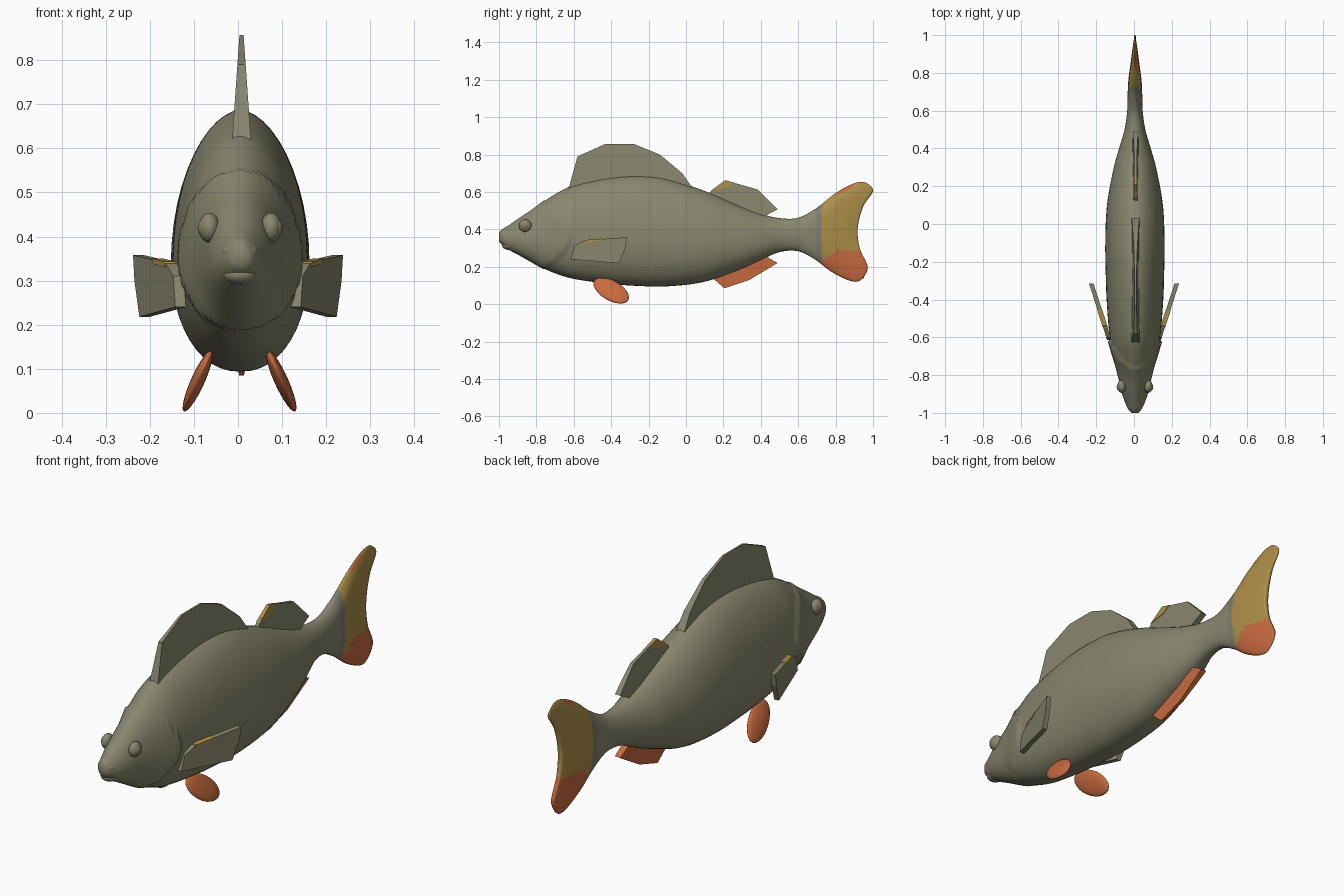
import bpy, bmesh, math
from mathutils import Vector

if "Cube" in bpy.data.objects:
    bpy.data.objects.remove(bpy.data.objects["Cube"])

CX = 0.005  # the body sits slightly off centre


def material(name, rgb):
    m = bpy.data.materials.new(name)
    m.diffuse_color = (*rgb, 1)
    m.use_nodes = True
    m.node_tree.nodes["Principled BSDF"].inputs["Base Color"].default_value = m.diffuse_color
    return m


OLIVE = material("olive", (0.25, 0.24, 0.155))
GREY = material("grey_band", (0.21, 0.21, 0.165))
YELLOW = material("yellow", (0.42, 0.27, 0.065))
ORANGE = material("orange", (0.58, 0.145, 0.05))
GOLD = material("dull_gold", (0.28, 0.22, 0.11))


def finish(bm, name, mats, smooth=False):
    bmesh.ops.recalc_face_normals(bm, faces=bm.faces)
    for f in bm.faces:
        f.smooth = smooth
    me = bpy.data.meshes.new(name)
    bm.to_mesh(me)
    bm.free()
    for m in mats:
        me.materials.append(m)
    ob = bpy.data.objects.new(name, me)
    bpy.context.collection.objects.link(ob)
    return ob


def curve(table, y, col):
    """Smooth interpolation of one column of a station table."""
    i = 0
    while i < len(table) - 2 and y > table[i + 1][0]:
        i += 1
    a, b = table[i], table[i + 1]
    p, n = table[max(i - 1, 0)], table[min(i + 2, len(table) - 1)]
    h = b[0] - a[0]
    t = min(max((y - a[0]) / h, 0), 1)
    m0 = (b[col] - p[col]) / (b[0] - p[0]) * h
    m1 = (n[col] - a[col]) / (n[0] - a[0]) * h
    return ((2*t**3 - 3*t*t + 1) * a[col] + (t**3 - 2*t*t + t) * m0
            + (3*t*t - 2*t**3) * b[col] + (t**3 - t*t) * m1)


# Body and tail: stations of y, top z, bottom z, half width
BODY = [(-1.0, .385, .335, .018), (-.98, .402, .315, .036), (-.95, .42, .292, .050),
        (-.9, .455, .265, .068), (-.8, .522, .21, .092), (-.7, .588, .165, .117),
        (-.6, .637, .135, .134), (-.4, .678, .108, .150), (-.25, .687, .097, .155),
        (-.1, .67, .095, .157), (.1, .605, .12, .148), (.3, .52, .19, .112),
        (.4, .483, .235, .084), (.5, .46, .278, .055), (.6, .462, .283, .041),
        (.7, .515, .24, .039), (.8, .592, .175, .035), (.9, .645, .13, .025),
        (.96, .652, .12, .017), (1.0, .625, .14, .009)]
# Trailing edge of the tail: height fraction, y
TAIL_END = [(0, .95), (.12, .972), (.32, .93), (.55, .918), (.8, .95), (.95, 1.0), (1, .995)]

bm = bmesh.new()
SEG, RINGS = 48, 170
rings = []
for i in range(RINGS + 1):
    y = -1 + 2 * i / RINGS
    top, bot, hw = (curve(BODY, y, c) for c in (1, 2, 3))
    mid = bot + (.42 if y < .4 else min(.5, .42 + (y - .4) * .5)) * (top - bot)
    ring = []
    for k in range(SEG):
        a = 2 * math.pi * k / SEG
        c, s = math.cos(a), math.sin(a)
        e = 1.12 if s > 0 else 0.9
        x = hw * math.copysign(abs(c) ** e, c)
        z = mid + s * ((top - mid) if s > 0 else (mid - bot))
        # gill cover and nape step
        d = y + .62 + .1 * ((z - .37) / .15) ** 2
        if -.12 < d < 0:
            g = 1 + .09 * (1 + d / .12)
            x, z = x * g, mid + (z - mid) * (1 + (g - 1) * .35)
        yy = y
        if y > .6:
            yy = .6 + (y - .6) / .4 * (curve(TAIL_END, (z - bot) / (top - bot), 1) - .6)
        ring.append(bm.verts.new((x + CX, yy, z)))
    rings.append(ring)
for r0, r1 in zip(rings, rings[1:]):
    for k in range(SEG):
        j = (k + 1) % SEG
        bm.faces.new((r0[k], r0[j], r1[j], r1[k]))
bm.faces.new(rings[0])
# close the tail edge with a strip across its thickness
end = rings[-1]
q = SEG // 4
for k in range(-q, q):
    a, b = end[k % SEG], end[(k + 1) % SEG]
    c, d = end[(SEG // 2 - k - 1) % SEG], end[(SEG // 2 - k) % SEG]
    vs = list(dict.fromkeys((a, b, c, d)))
    if len(vs) > 2:
        bm.faces.new(vs)
# tail colour bands
for f in bm.faces:
    p = f.calc_center_median()
    if p.y > .695:
        f.material_index = 1 if p.y < .725 else 2
        if p.z < .285 and p.z - .23 < (p.y - .73) * .8:
            f.material_index = 3
        if .81 < p.y < .89 and p.z > .585 + (p.y - .82) * .6:
            f.material_index = 3
finish(bm, "body_and_tail", [OLIVE, GREY, YELLOW, ORANGE], True)


def ellipsoid(name, centre, radii, mat, place=None):
    bm = bmesh.new()
    bmesh.ops.create_uvsphere(bm, u_segments=24, v_segments=14, radius=1)
    for v in bm.verts:
        if place:
            v.co = place(v.co)
        else:
            v.co = Vector(c + r * n for c, r, n in zip(centre, radii, v.co))
    return finish(bm, name, [mat], True)


def fin(name, outline, offset, half, mat):
    """Flat-sided fin from a (y, z) outline with placed, tapered thickness."""
    bm = bmesh.new()
    sides = [[bm.verts.new((offset(y, z) + s * half(y, z), y, z)) for y, z in outline]
             for s in (-1, 1)]
    for side in sides:
        bm.faces.new(side)
    n = len(outline)
    for i in range(n):
        j = (i + 1) % n
        bm.faces.new((sides[0][i], sides[0][j], sides[1][j], sides[1][i]))
    return finish(bm, name, [mat])


def centre(y, z):
    return CX + .003


# Fins along the middle
fin("front_dorsal_fin", [(-.63, .61), (-.58, .79), (-.43, .857), (-.28, .857), (-.14, .80),
                         (-.02, .70), (.05, .60), (-.3, .6)],
    centre, lambda y, z: .022 - (z - .61) * .07, OLIVE)
fin("rear_dorsal_fin", [(.11, .575), (.14, .612), (.21, .662), (.385, .612), (.49, .507),
                        (.41, .465), (.25, .5)],
    centre, lambda y, z: .014 - (z - .5) * .05, OLIVE)
fin("rear_dorsal_patch", [(.135, .608), (.21, .663), (.26, .649), (.22, .622)],
    centre, lambda y, z: .016 - (z - .5) * .05, YELLOW)
fin("anal_fin", [(.13, .15), (.205, .085), (.34, .13), (.49, .22), (.415, .262), (.25, .21)],
    centre, lambda y, z: .006 + (z - .085) * .06, ORANGE)

# Lips
ellipsoid("upper_lip", (CX, -.962, .365), (.042, .036, .026), OLIVE)
ellipsoid("lower_lip", (CX, -.947, .314), (.038, .037, .024), OLIVE)

# Paired parts
for s, label in ((-1, "left"), (1, "right")):
    ellipsoid(label + "_eye", (CX + s * .070, -.86, .42), (.024, .034, .034), OLIVE)
    ellipsoid(label + "_iris", (CX + s * .084, -.863, .42), (.0125, .02, .02), GOLD)

    def pectoral(y, z, s=s):
        return s * (.135 + (y + .6) * .32)
    fin(label + "_pectoral_fin", [(-.615, .24), (-.60, .31), (-.55, .338), (-.49, .345),
                                  (-.315, .358), (-.325, .30), (-.36, .218), (-.44, .225)],
        pectoral, lambda y, z: .012, OLIVE)
    fin(label + "_pectoral_patch", [(-.545, .33), (-.54, .343), (-.49, .347), (-.45, .35), (-.46, .338)],
        pectoral, lambda y, z: .0135, YELLOW)

    def pelvic(n, s=s):
        ca, sa = math.cos(.52), math.sin(.52)
        u, w = n.x * .105, n.y * .054
        y, z = -.4 + u * ca + w * sa, .073 - u * sa + w * ca
        return Vector((CX * .7 + s * (.07 + .43 * (.13 - z)) + .017 * n.z, y, z))
    ellipsoid(label + "_pelvic_fin", None, None, ORANGE, pelvic)
